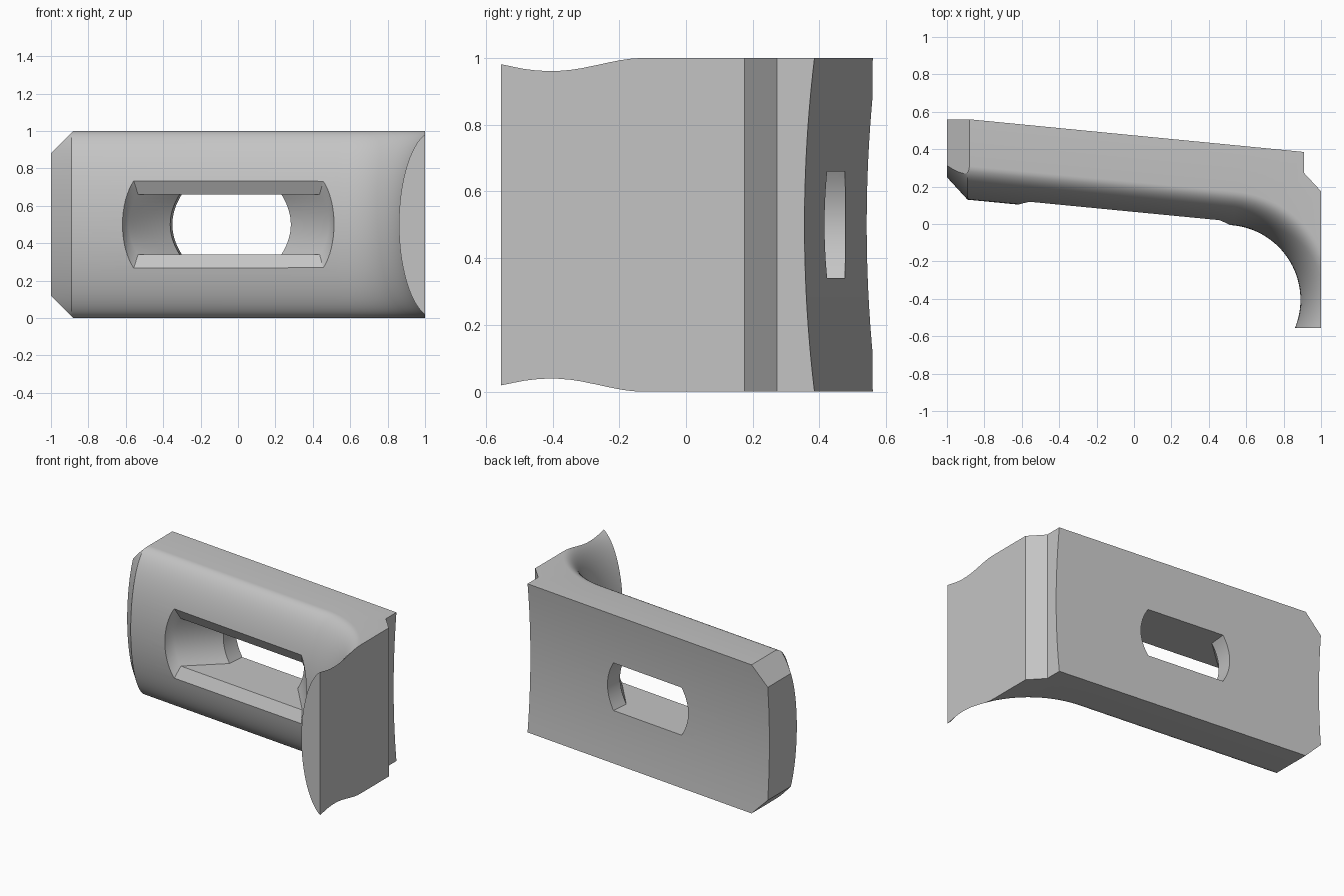
import bpy, bmesh, math

if "Cube" in bpy.data.objects:
    bpy.data.objects.remove(bpy.data.objects["Cube"])

SLOPE = 0.098          # taper of the bar in plan
N = 40                 # segments across the rounded front

grey = bpy.data.materials.new("plain_grey")
grey.diffuse_color = (0.55, 0.55, 0.55, 1)
grey.use_nodes = True
grey.node_tree.nodes["Principled BSDF"].inputs["Base Color"].default_value = grey.diffuse_color


def loft(name, rings):
    """Closed solid through a list of equal-sized rings."""
    bm = bmesh.new()
    vs = [[bm.verts.new(p) for p in r] for r in rings]
    n = len(rings[0])
    for a, b in zip(vs, vs[1:]):
        for i in range(n):
            j = (i + 1) % n
            bm.faces.new((a[i], a[j], b[j], b[i]))
    bm.faces.new(vs[0])
    bm.faces.new(vs[-1])
    bmesh.ops.recalc_face_normals(bm, faces=bm.faces)
    me = bpy.data.meshes.new(name)
    bm.to_mesh(me)
    bm.free()
    me.materials.append(grey)
    ob = bpy.data.objects.new(name, me)
    bpy.context.collection.objects.link(ob)
    return ob


def boolean(ob, tool, op):
    bpy.context.view_layer.objects.active = ob
    m = ob.modifiers.new("cut", 'BOOLEAN')
    m.operation, m.solver, m.object = op, 'EXACT', tool
    bpy.ops.object.modifier_apply(modifier=m.name)
    bpy.data.objects.remove(tool)


# Rounded front swept along the bar and around the hooked end
section = []
for i in range(N + 1):
    t = math.pi * i / N
    section.append((0.18 * (1 - math.sin(t)), 0.5 - 0.5 * math.cos(t)))
section += [(0.7, 1), (0.7, 0)]

stations = [(-1.1, 0.359, 0, 1), (-0.89, 0.13, 0, 1)]
cx, cy, r = 0.49, -0.405, 0.4
start = math.pi / 2 - math.atan(SLOPE)
end = math.radians(-40)
for i in range(33):
    a = start + (end - start) * i / 32
    c, s = math.cos(a), math.sin(a)
    stations.append((cx + r * c, cy + r * s, c, s))
bracket = loft("clamp_bracket", [
    [(x + d * nx, y + d * ny, z) for d, z in section]
    for x, y, nx, ny in stations])

# Plan outline with a slightly hollow back and a stepped right end
levels = []
for i in range(25):
    z = -0.1 + 1.2 * i / 24
    hollow = 0.03 * (1 - (2 * z - 1) ** 2)
    levels.append([(-1.2, 0.591 - hollow, z), (0.91, 0.385 - hollow, z),
                   (0.91, 0.272, z), (1, 0.175, z),
                   (1, -0.555, z), (-1.2, -0.555, z)])
boolean(bracket, loft("plan_block", levels), 'INTERSECT')

# Clipped corners on the left end
outline = [(-0.78, -0.1), (1.2, -0.1), (1.2, 1.1), (-0.78, 1.1),
           (-1, 0.88), (-1, 0.12)]
boolean(bracket, loft("corner_block", [
    [(x, y, z) for x, z in outline] for y in (-1, 1)]), 'INTERSECT')


# Slot: chamfered mouth, tapered bowed ends, straight neck at the back
def slot_ring(v, left, right, half, bow):
    pts = []
    for side, u0 in ((-1, left), (1, right)):
        for i in range(17):
            k = -1 + i / 8
            u = u0 + side * bow * (1 - k * k)
            pts.append((u + SLOPE * v, 0.043 + v - SLOPE * u,
                        0.5 - side * half * k))
    return pts


boolean(bracket, loft("slot_cutter", [
    slot_ring(-0.06, -0.575, 0.475, 0.37, 0.06),
    slot_ring(0.02, -0.56, 0.455, 0.235, 0.052),
    slot_ring(0.06, -0.54, 0.43, 0.16, 0.05),
    slot_ring(0.28, -0.34, 0.205, 0.16, 0.05),
    slot_ring(0.60, -0.34, 0.205, 0.16, 0.05)]), 'DIFFERENCE')

# Smooth curved faces, sharp edges kept
bpy.ops.object.select_all(action='DESELECT')
bracket.select_set(True)
bpy.context.view_layer.objects.active = bracket
bpy.ops.object.shade_smooth_by_angle(angle=math.radians(25))
